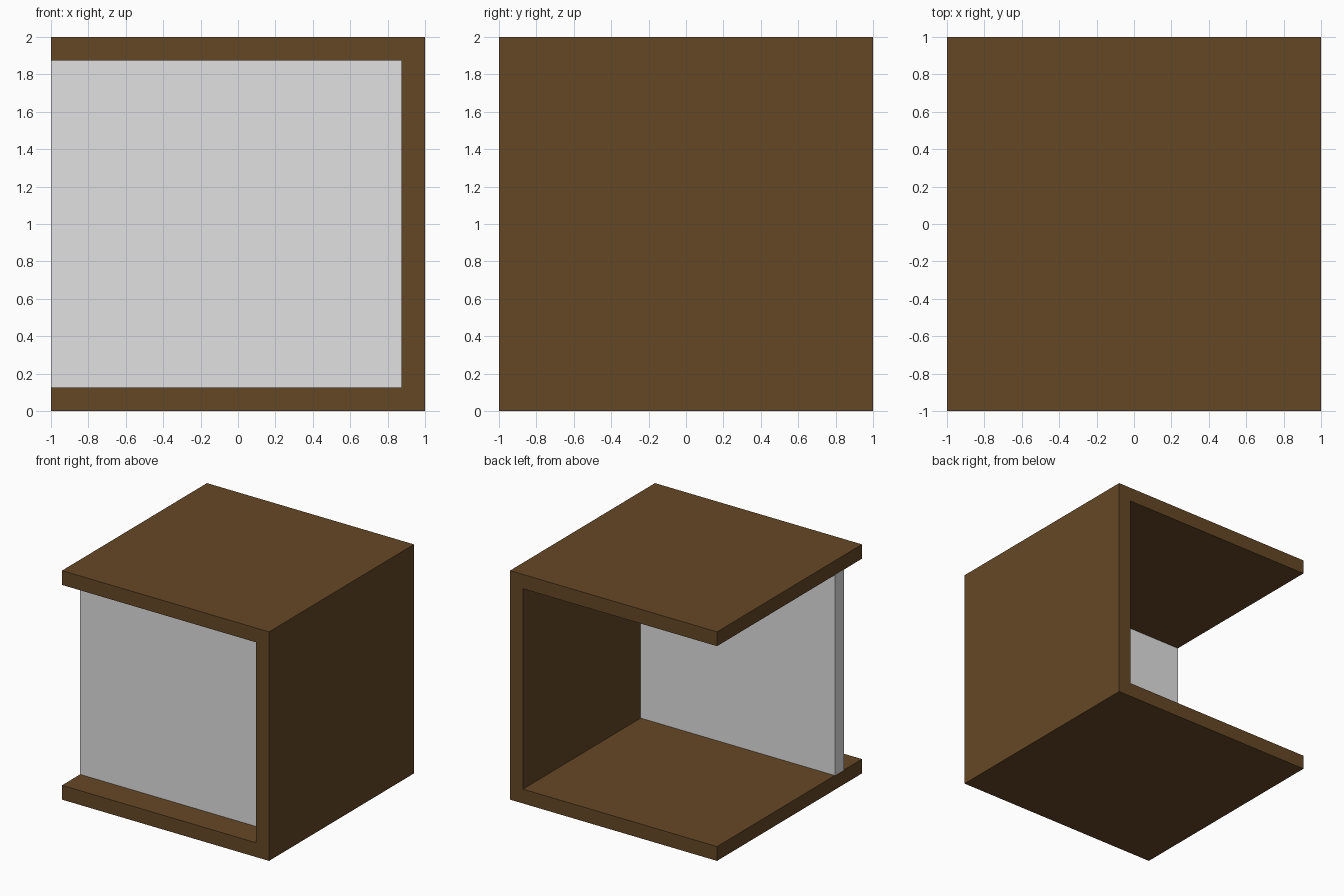
import bpy

if "Cube" in bpy.data.objects:
    bpy.data.objects.remove(bpy.data.objects["Cube"])

WALL = 0.125  # board thickness


def material(name, rgb):
    mat = bpy.data.materials.new(name)
    mat.diffuse_color = (*rgb, 1.0)
    mat.use_nodes = True
    mat.node_tree.nodes["Principled BSDF"].inputs["Base Color"].default_value = mat.diffuse_color
    return mat


def mesh_object(name, verts, faces, mat):
    mesh = bpy.data.meshes.new(name)
    mesh.from_pydata(verts, [], faces)
    mesh.materials.append(mat)
    obj = bpy.data.objects.new(name, mesh)
    bpy.context.collection.objects.link(obj)


def extrude_profile(name, profile, y0, y1, mat):
    """Extrude a counter-clockwise (x, z) outline from y0 (front) to y1 (back)."""
    n = len(profile)
    verts = [(x, y, z) for y in (y0, y1) for x, z in profile]
    faces = [tuple(range(n)), tuple(reversed(range(n, 2 * n)))]
    faces += [(i, i + n, (i + 1) % n + n, (i + 1) % n) for i in range(n)]
    mesh_object(name, verts, faces, mat)


wood = material("brown_wood", (0.130, 0.064, 0.019))
grey = material("light_grey", (0.75, 0.75, 0.75))

# C-shaped wooden case, open on the left, front and back
inner = 1 - WALL
top = 2 - WALL
extrude_profile("case", [(-1, 0), (1, 0), (1, 2), (-1, 2), (-1, top),
                         (inner, top), (inner, WALL), (-1, WALL)], -1, 1, wood)

# Upright panel set back from the front edge
extrude_profile("panel", [(-1, WALL), (inner, WALL), (inner, top), (-1, top)],
                -0.75, -0.75 + WALL, grey)
